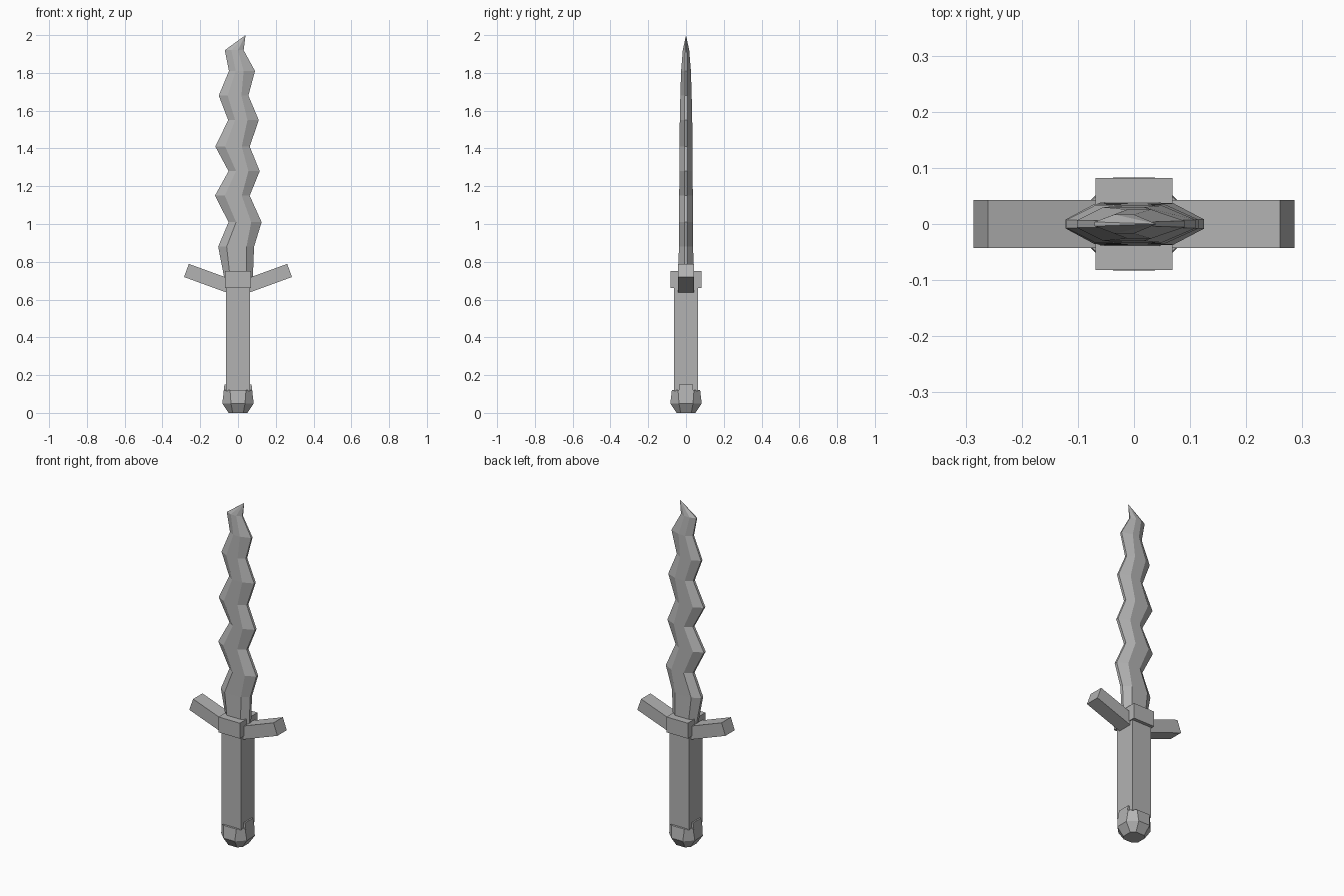
import bpy, bmesh, math
from mathutils import Matrix

if "Cube" in bpy.data.objects:
    bpy.data.objects.remove(bpy.data.objects["Cube"])

steel = bpy.data.materials.new("plain_grey")
steel.diffuse_color = (0.45, 0.45, 0.45, 1)
steel.use_nodes = True
steel.node_tree.nodes["Principled BSDF"].inputs["Base Color"].default_value = steel.diffuse_color


def finish(name, bm):
    bmesh.ops.recalc_face_normals(bm, faces=bm.faces)
    me = bpy.data.meshes.new(name)
    bm.to_mesh(me)
    bm.free()
    me.materials.append(steel)
    ob = bpy.data.objects.new(name, me)
    bpy.context.collection.objects.link(ob)
    return ob


def box(name, lo, hi, turn=None):
    bm = bmesh.new()
    bmesh.ops.create_cube(bm, size=1)
    for v in bm.verts:
        v.co = [(a + b) / 2 + c * (b - a) for a, b, c in zip(lo, hi, v.co)]
    if turn:
        bm.transform(turn)
    return finish(name, bm)


def loft(name, rings, tip=None):
    bm = bmesh.new()
    loops = [[bm.verts.new(p) for p in r] for r in rings]
    n = len(loops[0])
    for a, b in zip(loops, loops[1:]):
        for i in range(n):
            j = (i + 1) % n
            bm.faces.new((a[i], a[j], b[j], b[i]))
    bm.faces.new(loops[0])
    if tip:
        t = bm.verts.new(tip)
        for i in range(n):
            bm.faces.new((loops[-1][i], loops[-1][(i + 1) % n], t))
    else:
        bm.faces.new(loops[-1])
    return finish(name, bm)


# Wavy blade: height, left edge, left bevel, right bevel, right edge, half thickness
levels = [
    (0.70, -0.07, -0.04, 0.045, 0.078, 0.040),
    (0.88, -0.105, -0.06, 0.045, 0.085, 0.038),
    (1.01, -0.05, -0.01, 0.07, 0.125, 0.037),
    (1.15, -0.122, -0.07, 0.02, 0.062, 0.036),
    (1.28, -0.05, -0.01, 0.055, 0.115, 0.035),
    (1.41, -0.12, -0.068, 0.02, 0.062, 0.034),
    (1.55, -0.052, -0.015, 0.05, 0.11, 0.033),
    (1.68, -0.102, -0.055, 0.018, 0.055, 0.030),
    (1.81, -0.048, -0.012, 0.03, 0.09, 0.026),
    (1.92, -0.07, -0.035, 0.0, 0.03, 0.017),
]
rings = []
for z, lo, li, ri, ro, t in levels:
    e = t * 0.22
    rings.append([(lo, -e, z), (li, -t, z), (ri, -t, z), (ro, -e, z),
                  (ro, e, z), (ri, t, z), (li, t, z), (lo, e, z)])
loft("blade", rings, (0.04, 0, 2.0))

# Grip and guard centre
box("grip", (-0.063, -0.063, 0.115), (0.063, 0.063, 0.68))
box("guard_block", (-0.069, -0.082, 0.66), (0.069, 0.082, 0.75))

# Upswept guard arms
for side, s in (("left", -1), ("right", 1)):
    turn = Matrix.Translation((s * 0.273, 0, 0.754)) @ Matrix.Rotation(-s * math.radians(20), 4, 'Y')
    ends = sorted((0, -s * 0.245))
    box("guard_arm_" + side, (ends[0], -0.043, -0.037), (ends[1], 0.043, 0.037), turn)


# Eight-sided pommel with a raised tab on each side
def octagon(h, c, z):
    return [(h, -c, z), (h, c, z), (c, h, z), (-c, h, z),
            (-h, c, z), (-h, -c, z), (-c, -h, z), (c, -h, z)]


loft("pommel", [octagon(0.05, 0.028, 0), octagon(0.083, 0.037, 0.05),
                octagon(0.075, 0.042, 0.12)])
for side, s in (("left", -1), ("right", 1)):
    loft("pommel_tab_" + side,
         [[(s * 0.04, -0.037, z), (s * x, -0.037, z), (s * x, 0.037, z), (s * 0.04, 0.037, z)]
          for z, x in ((0.10, 0.0773), (0.15, 0.072))])
